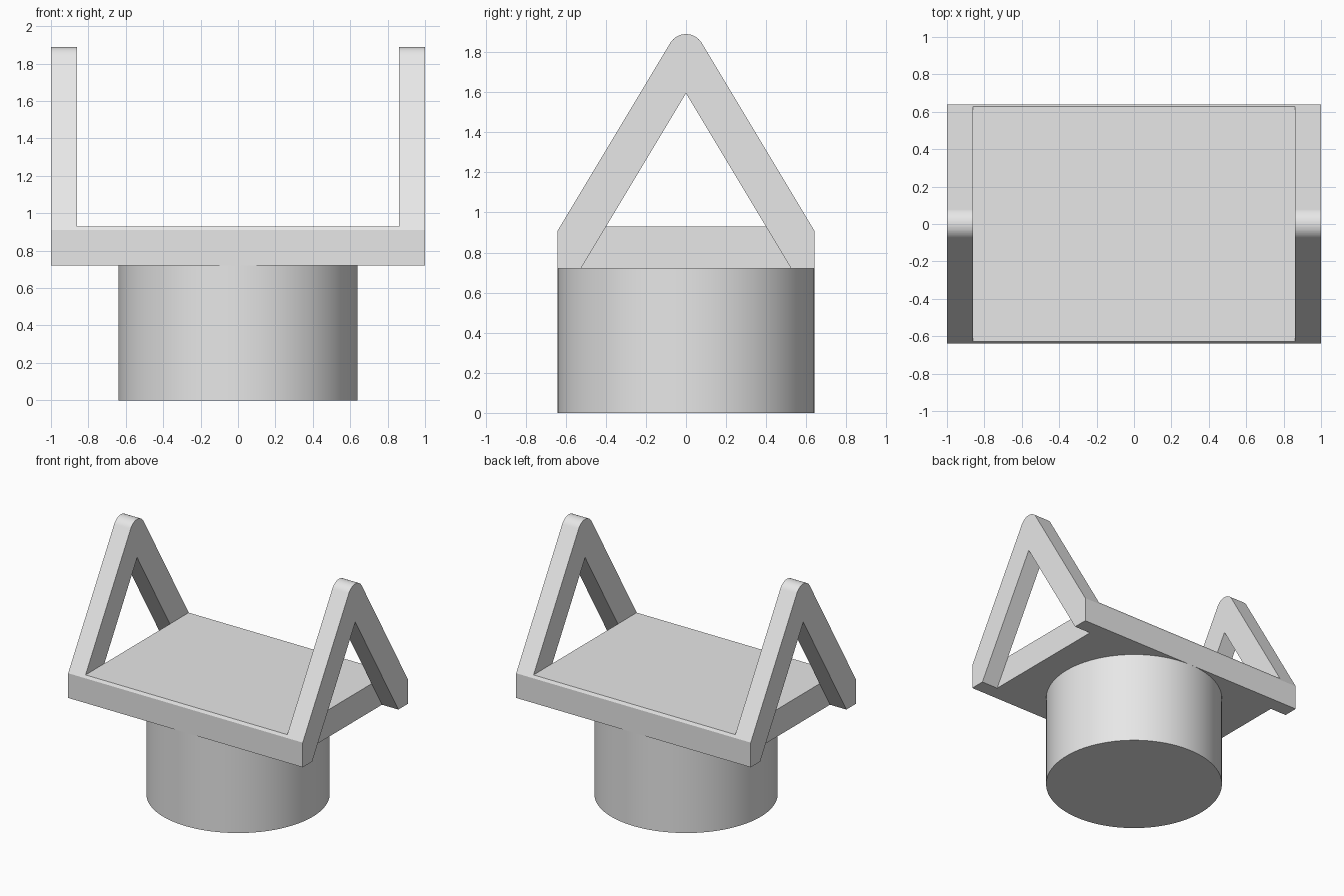
import bpy, bmesh, math

cube = bpy.data.objects.get("Cube")
if cube:
    bpy.data.objects.remove(cube, do_unlink=True)

grey = bpy.data.materials.new("plain grey")
grey.use_nodes = True
grey.diffuse_color = (0.8, 0.8, 0.8, 1)
grey.node_tree.nodes["Principled BSDF"].inputs["Base Color"].default_value = (0.8, 0.8, 0.8, 1)

BASE_Z, PLATE_Z, SHOULDER_Z, TOP_Z = 0.72, 0.93, 0.91, 1.89
HALF_Y, INNER_X, SLOPE = 0.64, 0.86, 0.6


def make_object(name, bm):
    bmesh.ops.recalc_face_normals(bm, faces=bm.faces)
    mesh = bpy.data.meshes.new(name)
    bm.to_mesh(mesh)
    bm.free()
    mesh.materials.append(grey)
    obj = bpy.data.objects.new(name, mesh)
    bpy.context.collection.objects.link(obj)
    return obj


def prism(name, profile, x0, x1):
    """Extrude a (y, z) profile along x."""
    bm = bmesh.new()
    face = bm.faces.new([bm.verts.new((x0, y, z)) for y, z in profile])
    result = bmesh.ops.extrude_face_region(bm, geom=[face])
    verts = [v for v in result["geom"] if isinstance(v, bmesh.types.BMVert)]
    bmesh.ops.translate(bm, verts=verts, vec=(x1 - x0, 0, 0))
    return make_object(name, bm)


def cut(target, cutter):
    cutter.hide_render = True
    mod = target.modifiers.new("cut", "BOOLEAN")
    mod.operation, mod.solver, mod.object = "DIFFERENCE", "EXACT", cutter
    bpy.context.view_layer.objects.active = target
    bpy.ops.object.modifier_apply(modifier=mod.name)
    bpy.data.objects.remove(cutter, do_unlink=True)


# Gable outline with a rounded peak tangent to both slopes
lean = math.atan(SLOPE)
apex = SHOULDER_Z + HALF_Y / SLOPE
radius = (apex - TOP_Z) * math.sin(lean) / (1 - math.sin(lean))
centre = TOP_Z - radius
steps = 24
outline = [(-HALF_Y, BASE_Z), (HALF_Y, BASE_Z), (HALF_Y, SHOULDER_Z)]
for i in range(steps + 1):
    a = lean + (math.pi - 2 * lean) * i / steps
    outline.append((radius * math.cos(a), centre + radius * math.sin(a)))
outline.append((-HALF_Y, SHOULDER_Z))
bracket = prism("plate_with_side_frames", outline, -1, 1)

# Clear the space above the plate, between the frames
cut(bracket, prism("middle_cutter", [(-1, PLATE_Z), (1, PLATE_Z), (1, 2.2), (-1, 2.2)],
                   -INNER_X, INNER_X))

# Open the triangle inside each frame, down through its foot
peak, floor = 1.595, 0.5
reach = (peak - floor) * SLOPE
for side in (-1, 1):
    cut(bracket, prism("frame_cutter", [(-reach, floor), (reach, floor), (0, peak)],
                       side * INNER_X, side * 1.2))

# Round pedestal
bm = bmesh.new()
bmesh.ops.create_cone(bm, cap_ends=True, segments=96, radius1=HALF_Y, radius2=HALF_Y, depth=BASE_Z)
bmesh.ops.translate(bm, verts=bm.verts, vec=(0, 0, BASE_Z / 2))
pedestal = make_object("pedestal", bm)
bpy.ops.object.select_all(action="DESELECT")
pedestal.select_set(True)
bpy.context.view_layer.objects.active = pedestal
bpy.ops.object.shade_smooth_by_angle(angle=math.radians(30))
